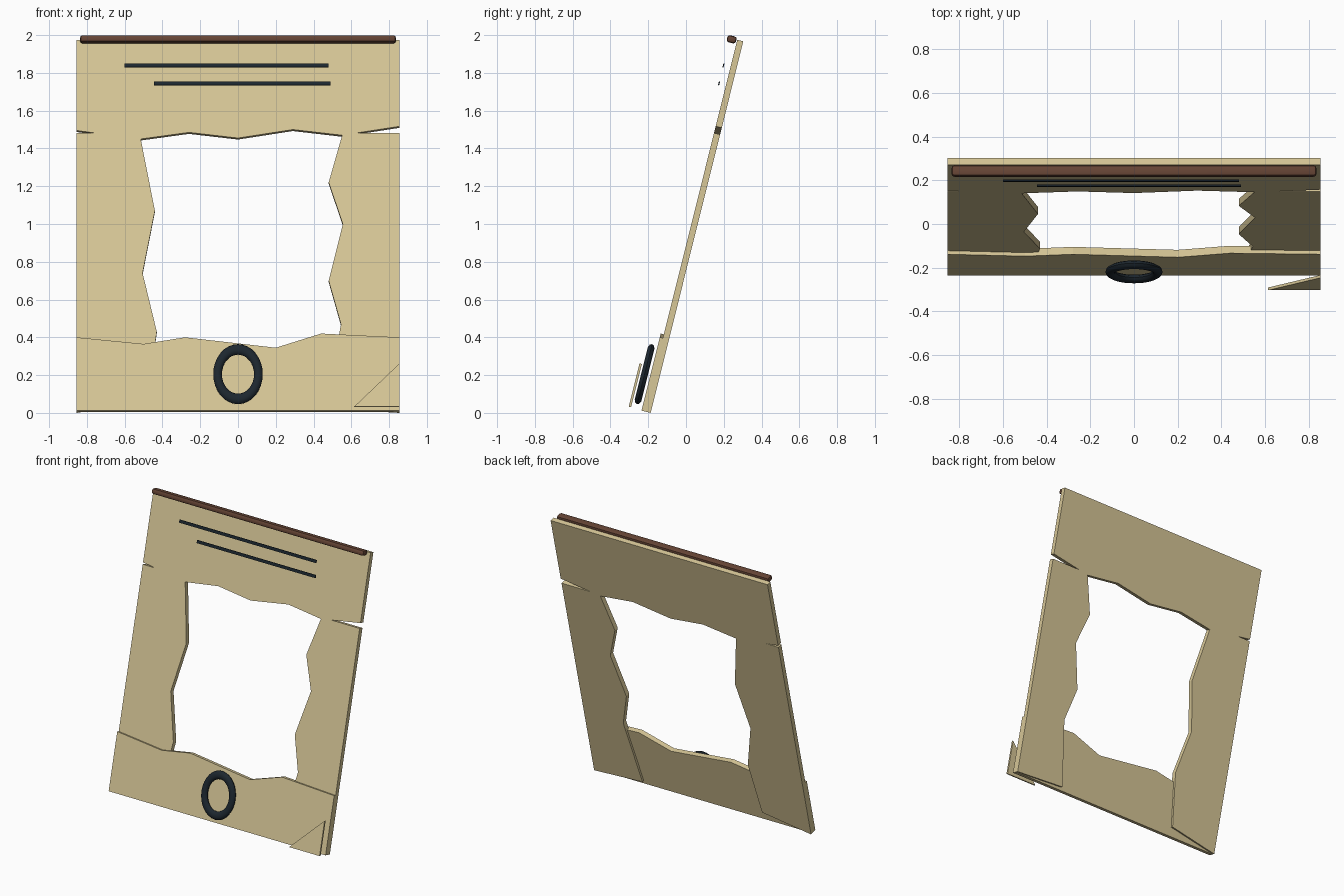
import bpy, bmesh, math
from mathutils import Matrix

if "Cube" in bpy.data.objects:
    bpy.data.objects.remove(bpy.data.objects["Cube"])

TILT = math.radians(14)
W = 0.855          # half width of the sheet
THICK = 0.033      # sheet thickness
LEAN = Matrix.Translation((0, -0.187, 0)) @ Matrix.Rotation(-TILT, 4, 'X')


def material(name, rgb):
    m = bpy.data.materials.new(name)
    m.use_nodes = True
    m.diffuse_color = (*rgb, 1)
    bsdf = next(n for n in m.node_tree.nodes if n.type == 'BSDF_PRINCIPLED')
    bsdf.inputs["Base Color"].default_value = (*rgb, 1)
    return m


parchment = material("parchment", (0.68, 0.57, 0.31))
brown_wood = material("brown wood", (0.13, 0.058, 0.035))
dark_ink = material("dark ink", (0.012, 0.02, 0.028))


def slope(z, d):
    """Distance up the leaning sheet for height z at depth d in front of it."""
    return (z - d * math.sin(TILT)) / math.cos(TILT)


def finish(name, bm, mat):
    """Turn a bmesh built in the sheet's own frame into a leaning object."""
    bmesh.ops.recalc_face_normals(bm, faces=bm.faces)
    mesh = bpy.data.meshes.new(name)
    bm.to_mesh(mesh)
    bm.free()
    mesh.materials.append(mat)
    ob = bpy.data.objects.new(name, mesh)
    ob.matrix_world = LEAN
    bpy.context.collection.objects.link(ob)
    return ob


def panel(name, outline, back, front, mat=parchment):
    """Extrude an (x, z) outline, drawn on the front face, back to front."""
    bm = bmesh.new()
    face = bm.faces.new([bm.verts.new((x, -front, slope(z, front))) for x, z in outline])
    ext = bmesh.ops.extrude_face_region(bm, geom=[face], use_keep_orig=True)
    verts = [g for g in ext["geom"] if isinstance(g, bmesh.types.BMVert)]
    bmesh.ops.translate(bm, verts=verts, vec=(0, front - back, 0))
    return finish(name, bm, mat)


# Torn sheet: top strip, two sides, and a bottom strip laid over the sides
panel("top_strip", [(-W, 1.975), (-W, 1.495), (-0.515, 1.45), (-0.26, 1.485), (0, 1.455),
                    (0.29, 1.5), (0.55, 1.47), (W, 1.517), (W, 1.975)], 0, THICK)
panel("right_side", [(-W, 1.482), (-0.515, 1.482), (-0.515, 1.45), (-0.44, 1.07),
                     (-0.505, 0.74), (-0.43, 0.43), (-0.48, 0.07), (-W, 0.008)], 0, THICK)
panel("left_side", [(W, 1.482), (0.555, 1.482), (0.48, 1.22), (0.555, 1.0),
                    (0.48, 0.7), (0.545, 0.47), (0.47, 0.03), (W, 0.008)], 0, THICK)
panel("bottom_strip", [(-W, 0.4), (-0.5, 0.365), (-0.28, 0.4), (0.2, 0.345),
                       (0.44, 0.42), (W, 0.4), (W, 0.012), (-W, 0.012)], 0.015, 0.05)

# Folded corner floating in front
panel("folded_corner", [(0.615, 0.033), (W, 0.033), (W, 0.262)], 0.108, 0.121)

# Two ink lines
for name, x0, x1, z in (("upper_line", -0.6, 0.48, 1.84), ("lower_line", -0.445, 0.49, 1.745)):
    h = 0.01
    panel(name, [(x0, z - h), (x1, z - h), (x1, z + h), (x0, z + h)], 0.068, 0.074, dark_ink)

# Rounded wooden bar along the top edge
bm = bmesh.new()
bmesh.ops.create_cube(bm, size=1)
bmesh.ops.scale(bm, verts=bm.verts, vec=(1.672, 0.05, 0.038))
bmesh.ops.bevel(bm, geom=bm.edges[:], offset=0.013, segments=2, profile=0.5, affect='EDGES')
bar = finish("top_bar", bm, brown_wood)
bar.matrix_world = Matrix.Translation((0, 0.242, 1.9775)) @ Matrix.Rotation(-TILT, 4, 'X')

# Oval ring: a circle of rings stretched upward
bm = bmesh.new()
N, M, TUBE = 32, 10, 0.023
loops = []
for i in range(N):
    a = math.tau * i / N
    loop = []
    for j in range(M):
        b = math.tau * j / M
        r = 0.108 + TUBE * math.cos(b)
        loop.append(bm.verts.new((r * math.cos(a), -0.081 + 0.019 * math.sin(b),
                                  1.25 * r * math.sin(a) + slope(0.205, 0.081))))
    loops.append(loop)
for i in range(N):
    p, q = loops[i], loops[(i + 1) % N]
    for j in range(M):
        k = (j + 1) % M
        bm.faces.new((p[j], q[j], q[k], p[k]))
ring = finish("oval_ring", bm, dark_ink)

bpy.ops.object.select_all(action='DESELECT')
for ob in (ring, bar):
    ob.select_set(True)
bpy.context.view_layer.objects.active = ring
bpy.ops.object.shade_smooth_by_angle(angle=math.radians(40))
